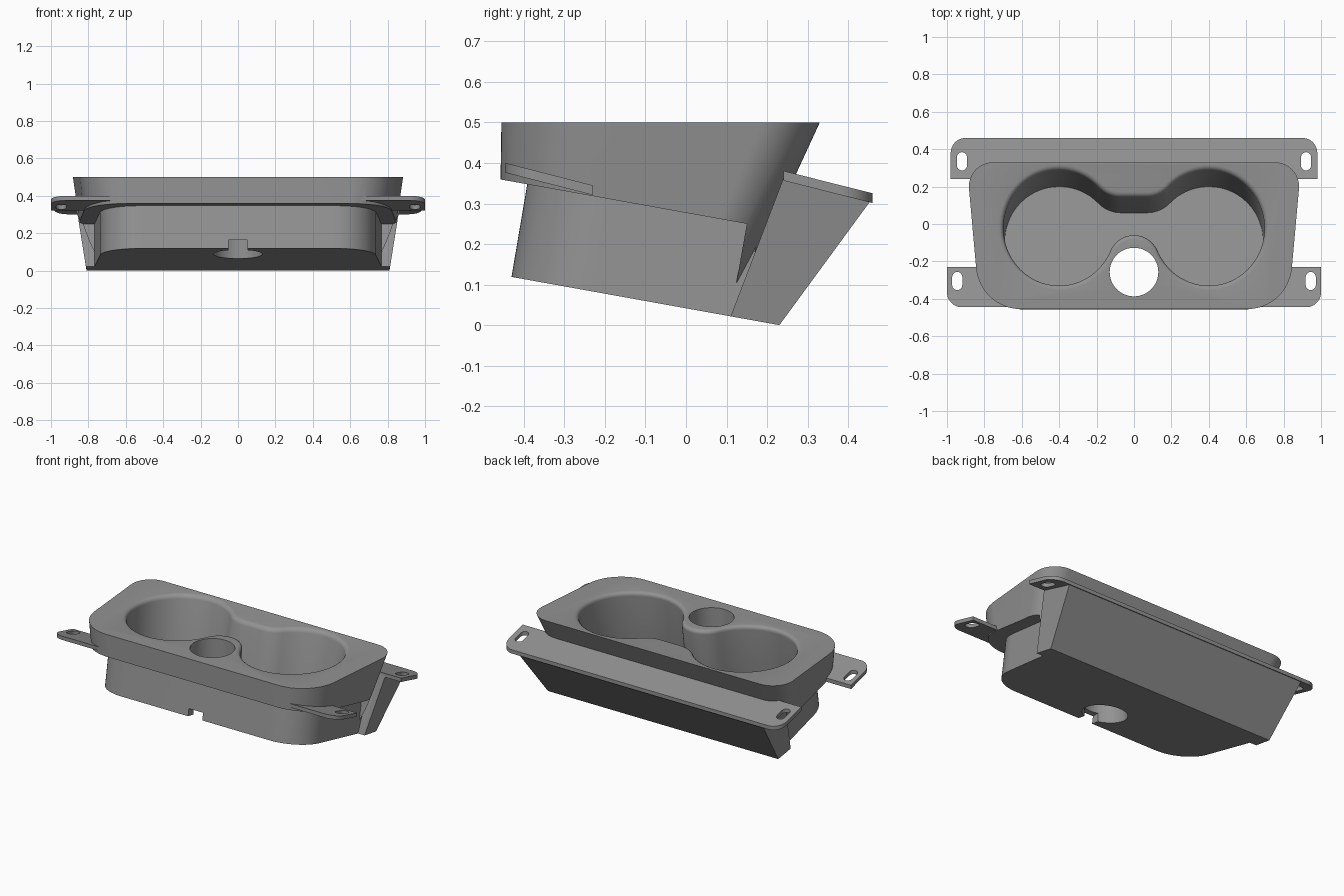
import bpy, bmesh, math
from mathutils import Vector

if "Cube" in bpy.data.objects:
    bpy.data.objects.remove(bpy.data.objects["Cube"])

SLOPE = 0.18                                  # tilt of the base, floor and step


def base_z(y):
    return 0.0417 - SLOPE * y


def make(name, rings):
    """Solid lofted through rings of equal point count, capped at both ends."""
    bm = bmesh.new()
    loops = [[bm.verts.new(p) for p in r] for r in rings]
    for a, b in zip(loops, loops[1:]):
        for i in range(len(a)):
            j = (i + 1) % len(a)
            bm.faces.new((a[i], a[j], b[j], b[i]))
    bm.faces.new(list(reversed(loops[0])))
    bm.faces.new(loops[-1])
    bmesh.ops.recalc_face_normals(bm, faces=bm.faces)
    me = bpy.data.meshes.new(name)
    bm.to_mesh(me)
    bm.free()
    ob = bpy.data.objects.new(name, me)
    bpy.context.collection.objects.link(ob)
    return ob


def rounded(corners, seg=16):
    """Polygon with filleted corners, each given as (x, y, radius)."""
    out, n = [], len(corners)
    for i, (x, y, r) in enumerate(corners):
        p = Vector((x, y))
        if r == 0:
            out.append(p)
            continue
        a = (Vector(corners[i - 1][:2]) - p).normalized()
        b = (Vector(corners[(i + 1) % n][:2]) - p).normalized()
        half = a.angle(b) / 2
        c = p + (a + b).normalized() * (r / math.sin(half))
        s = p + a * (r / math.tan(half)) - c
        e = p + b * (r / math.tan(half)) - c
        sweep = s.angle_signed(e)             # clockwise positive
        a0 = math.atan2(s.y, s.x)
        for k in range(seg + 1):
            t = a0 - sweep * k / seg
            out.append(c + Vector((math.cos(t), math.sin(t))) * r)
    return out


def arc(cx, cy, r, a0, a1, n):
    return [Vector((cx + r * math.cos(math.radians(a0 + (a1 - a0) * k / n)),
                    cy + r * math.sin(math.radians(a0 + (a1 - a0) * k / n)))) for k in range(n + 1)]


def side_prism(name, pts, width):
    """Side outline (y, z) stretched across x; width(z) is the half width."""
    return make(name, [[(s * width(z), y, z) for y, z in pts] for s in (-1, 1)])


def vertical(name, pts, z0=-0.5, z1=1.0):
    return make(name, [[(p.x, p.y, z) for p in pts] for z in (z0, z1)])


def combine(target, other, op):
    m = target.modifiers.new(op, 'BOOLEAN')
    m.operation, m.object, m.solver = op, other, 'EXACT'
    bpy.context.view_layer.objects.active = target
    bpy.ops.object.modifier_apply(modifier=m.name)
    bpy.data.objects.remove(other)


# Tapered outer body, leaning in at the back
top = rounded([(-.824, -.455, .24), (.824, -.455, .24), (.895, .33, .13), (-.895, .33, .13)])
low = rounded([(-.736, -.465, .24), (.736, -.465, .24), (.807, .03, .13), (-.807, .03, .13)])
body = make("cup_holder", [[(p.x, p.y, -.15) for p in low], [(p.x, p.y, .5) for p in top]])

# Step under the rim, leaving a leg at each rear side
combine(body, side_prism("step_cutter", [(-1, .457), (.15, .25), (.11, .025), (.09, -.5), (-1, -.5)],
                         lambda z: 2), 'DIFFERENCE')

# Narrower lower tub
tub = rounded([(-.72, -.43, .22), (.72, -.43, .22), (.77, .16, 0), (-.77, .16, 0)])
combine(body, make("lower_tub", [[(p.x, p.y + .17 * (z - .12), z) for p in tub] for z in (-.2, .41)]), 'UNION')

# Rear wedge with its sloping back face
combine(body, side_prism("rear_wedge", [(.155, -.1), (.23, 0), (.456, .308), (.24, .362), (.11, .022), (.1, -.1)],
                         lambda z: .81 + .16 * z), 'UNION')


# Tilted mounting plates
def plate(name, pts, z_at, thick=.024):
    return make(name, [[(p.x, p.y, z_at(p.y) - d) for p in pts] for d in (thick, 0)])


combine(body, plate("rear_plate", rounded([(-.98, .24, 0), (.98, .24, 0), (.98, .46, .08), (-.98, .46, .08)]),
                    lambda y: .441 - .252 * y), 'UNION')
for s in (-1, 1):
    pts = rounded([(s * .6, -.445, 0), (s * 1.0, -.445, .08), (s * 1.0, -.23, 0), (s * .6, -.23, 0)])
    combine(body, plate("front_plate", pts, lambda y: .286 - .256 * y), 'UNION')

# Flat sloping underside
combine(body, side_prism("base_cutter", [(-1, base_z(-1)), (1, base_z(1)), (1, -1), (-1, -1)],
                         lambda z: 2), 'DIFFERENCE')

# Double cup recess: two circles, a neck, and a round boss at the front
CX, CY, R = .4, -.09, .29
by = -.265
br = math.hypot(CX, CY - by) - R
ba = math.degrees(math.atan2(CY - by, CX))
nx, ny = .07, .06
dx, dy = CX - nx, ny - CY
nr = (dx * dx + dy * dy - R * R) / (2 * (R - dy))
na = math.degrees(math.atan2(dy + nr, -dx))
half = (arc(0, by, br, 90, ba, 10) + arc(CX, CY, R, 180 + ba, 360 + na, 56)[1:]
        + arc(nx, ny + nr, nr, na - 180, -90, 12)[1:])
outline = half + [Vector((-p.x, p.y)) for p in reversed(half[1:])]


def recess_ring(z, d):
    """Outline grown by d, leaning back with height; z None gives the floor."""
    ring = []
    for i, p in enumerate(outline):
        t = (outline[(i + 1) % len(outline)] - outline[i - 1]).normalized()
        q = p + Vector((t.y, -t.x)) * d
        floor = base_z(q.y) + .04
        h = floor if z is None else z
        ring.append((q.x, q.y + SLOPE * (h - floor), h))
    return ring


lip = [(.5 - .025 + .025 * math.sin(math.radians(a)), .008 + .025 * (1 - math.cos(math.radians(a))))
       for a in (0, 22, 45, 67, 90)]
rings = [recess_ring(None, 0)] + [recess_ring(z, d) for z, d in lip] + [recess_ring(.56, .034)]
combine(body, make("recess_cutter", rings), 'DIFFERENCE')

# Through hole and the cable notch leading to it
combine(body, vertical("hole_cutter", arc(0, -.257, .13, 0, 352.5, 47)), 'DIFFERENCE')
combine(body, side_prism("notch_cutter", [(-.6, -.1), (-.26, -.1), (-.26, .165), (-.6, .165)],
                         lambda z: .05), 'DIFFERENCE')

# Screw slots in the plates
for x, y in ((.945, -.305), (.92, .335)):
    for s in (-1, 1):
        cx = s * x
        slot = arc(cx, y + .022, .027, 0, 180, 10) + arc(cx, y - .022, .027, 180, 360, 10)
        combine(body, vertical("slot_cutter", slot), 'DIFFERENCE')

# Plain grey plastic
grey = bpy.data.materials.new("grey_plastic")
grey.diffuse_color = (.29, .29, .29, 1)
grey.use_nodes = True
grey.node_tree.nodes["Principled BSDF"].inputs["Base Color"].default_value = grey.diffuse_color
body.data.materials.clear()
body.data.materials.append(grey)
for f in body.data.polygons:
    f.material_index = 0
bpy.ops.object.select_all(action='DESELECT')
body.select_set(True)
bpy.context.view_layer.objects.active = body
bpy.ops.object.shade_smooth_by_angle(angle=math.radians(30))
